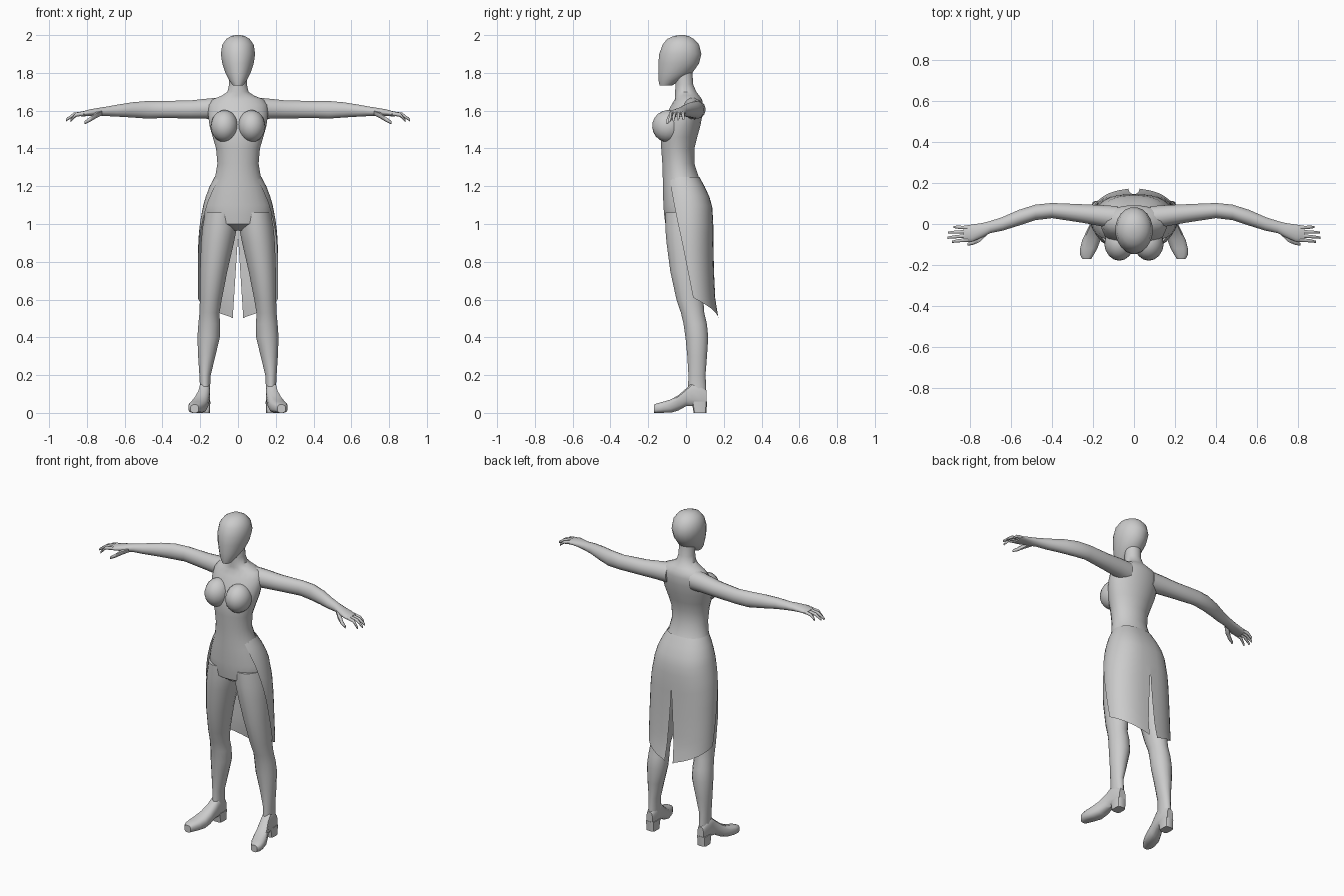
import bpy, bmesh, math
from mathutils import Matrix


def finish(name, bm, mirror=False, angle=40):
    """Turn a bmesh into a smooth shaded object, optionally mirrored in x."""
    bmesh.ops.recalc_face_normals(bm, faces=bm.faces)
    me = bpy.data.meshes.new(name)
    bm.to_mesh(me)
    bm.free()
    for p in me.polygons:
        p.use_smooth = True
    me.set_sharp_from_angle(angle=math.radians(angle))
    ob = bpy.data.objects.new(name, me)
    bpy.context.collection.objects.link(ob)
    if mirror:
        ob.modifiers.new("mirror", 'MIRROR').use_clip = False
    return ob


def spow(v, e):
    return math.copysign(abs(v) ** e, v)


def loft(name, rings, axis='z', n=16, e=1.0, mirror=False, angle=40):
    """Skin rings (t, a0, a1, b0, b1): t along axis, extents on the other two."""
    bm = bmesh.new()
    loops = []
    for t, a0, a1, b0, b1 in rings:
        loop = []
        for i in range(n):
            k = 2 * math.pi * (i + 0.5) / n
            a = (a0 + a1) / 2 + (a1 - a0) / 2 * spow(math.cos(k), e)
            b = (b0 + b1) / 2 + (b1 - b0) / 2 * spow(math.sin(k), e)
            co = {'x': (t, a, b), 'y': (a, t, b), 'z': (a, b, t)}[axis]
            loop.append(bm.verts.new(co))
        loops.append(loop)
    for p, q in zip(loops, loops[1:]):
        for i in range(n):
            j = (i + 1) % n
            bm.faces.new((p[i], p[j], q[j], q[i]))
    bm.faces.new(loops[0])
    bm.faces.new(loops[-1])
    return finish(name, bm, mirror, angle)


def sym(rows):
    """(z, half width, y front, y back) to loft rings."""
    return [(z, -w, w, f, b) for z, w, f, b in rows]


# head: flat face, round skull
loft("head", sym([
    (1.732, .026, -.14, -.075), (1.76, .047, -.146, -.03), (1.80, .068, -.148, .035),
    (1.85, .084, -.148, .07), (1.90, .092, -.143, .083), (1.95, .084, -.125, .07),
    (1.98, .062, -.10, .042), (1.995, .036, -.065, .015), (2.0, .012, -.035, -.01)]), n=20)

# torso and neck
loft("torso", sym([
    (.965, .04, -.06, .07), (1.0, .165, -.11, .12), (1.05, .182, -.117, .13),
    (1.1, .177, -.121, .13), (1.2, .143, -.123, .093), (1.25, .122, -.124, .068),
    (1.32, .11, -.126, .045), (1.4, .117, -.132, .045), (1.46, .135, -.135, .06),
    (1.52, .152, -.125, .077), (1.58, .16, -.105, .088), (1.63, .157, -.078, .092),
    (1.66, .135, -.06, .085), (1.68, .085, -.058, .07), (1.70, .056, -.058, .055),
    (1.74, .047, -.056, .038), (1.81, .047, -.056, .034)]), n=24)

# breasts
bm = bmesh.new()
bmesh.ops.create_uvsphere(bm, u_segments=16, v_segments=10, radius=1, matrix=(
    Matrix.Translation((.072, -.095, 1.518)) @ Matrix.Rotation(-.25, 4, 'X')
    @ Matrix.Diagonal((.073, .084, .085, 1))))
finish("breasts", bm, True)

# arms with palms
loft("arms", [
    (.08, -.03, .088, 1.55, 1.672), (.16, -.012, .093, 1.556, 1.665),
    (.25, .005, .097, 1.558, 1.655), (.4, .028, .103, 1.560, 1.652),
    (.48, .018, .095, 1.557, 1.652), (.56, -.008, .070, 1.563, 1.645),
    (.64, -.033, .035, 1.568, 1.632), (.70, -.045, .015, 1.571, 1.621),
    (.74, -.066, .005, 1.571, 1.615), (.79, -.088, -.002, 1.572, 1.606),
    (.83, -.088, -.008, 1.568, 1.594)], axis='x', mirror=True)

# fingers: (base y, tip x, tip y, tip z)
for i, (y, tx, ty, tz) in enumerate([(-.077, .888, -.087, 1.545), (-.057, .910, -.067, 1.550),
                                     (-.037, .906, -.042, 1.554), (-.018, .880, -.014, 1.556)]):
    mx, my = (.82 + tx) / 2 + .005, (y + ty) / 2
    loft(f"finger_{i + 1}", [
        (.81, y - .01, y + .01, 1.575, 1.598),
        (mx, my - .009, my + .009, 1.568, 1.589),
        (tx, ty - .006, ty + .006, tz - .007, tz + .008)], axis='x', n=6, mirror=True, angle=70)
loft("thumb", [
    (.72, -.06, -.025, 1.575, 1.605), (.755, -.092, -.055, 1.558, 1.59),
    (.785, -.103, -.08, 1.54, 1.565), (.812, -.107, -.092, 1.528, 1.545)],
    axis='x', n=6, mirror=True, angle=70)

# legs
loft("legs", [
    (.10, .147, .204, .01, .108), (.14, .147, .202, .010, .108), (.2, .144, .205, .012, .104),
    (.3, .119, .212, .006, .112), (.4, .095, .216, -.004, .119), (.47, .094, .211, -.014, .112),
    (.53, .097, .205, -.028, .098), (.6, .085, .203, -.052, .093), (.75, .055, .202, -.085, .097),
    (.9, .020, .197, -.105, .11), (.98, .004, .190, -.112, .122),
    (1.06, .006, .176, -.112, .122)], mirror=True)

# shoes: rings from heel to toe
loft("shoes", [
    (.109, .155, .198, .03, .12), (.08, .147, .205, .03, .15), (.03, .147, .209, .035, .16),
    (.0, .150, .216, .034, .13), (-.04, .156, .235, .012, .095), (-.08, .163, .254, .0, .072),
    (-.12, .178, .264, .0, .06), (-.15, .195, .264, .0, .052), (-.17, .208, .252, .0, .044)],
    axis='y', n=12, e=.7, mirror=True)
loft("heels", [(0, .148, .206, .04, .109), (.06, .146, .207, .03, .112)],
     n=12, e=.5, mirror=True)


def interp(table, z):
    """Piecewise linear lookup in rows sorted by falling z."""
    for p, q in zip(table, table[1:]):
        if z >= q[0]:
            k = min(1, (p[0] - z) / (p[0] - q[0]))
            return [u + (v - u) * k for u, v in zip(p[1:], q[1:])]
    return table[-1][1:]


# skirt: open front, slit at the back; (z, half width, centre y, back y, front edge y)
SKIRT = [(1.25, .123, -.02, .070, -.085), (1.2, .150, -.01, .098, -.08),
         (1.15, .170, .0, .122, -.072), (1.1, .184, .005, .138, -.062),
         (1.0, .203, .01, .145, -.042), (.9, .211, .015, .145, -.02),
         (.75, .213, .025, .148, .01), (.6, .212, .035, .155, .04),
         (.5, .208, .04, .172, .06)]
COLS, ROWS = 12, 14
bm = bmesh.new()
grid = []
for r in range(ROWS + 1):
    row = []
    for c in range(COLS + 1):
        u = c / COLS
        z = 1.25 + (.61 - .11 * u - 1.25) * r / ROWS
        w, yc, yb, yf = interp(SKIRT, z)
        a0 = math.asin(max(-.85, min(.9, (yf - yc) / (yb - yc))))
        a = a0 + (math.pi / 2 - a0) * u
        gap = max(0, .028 * (.94 - z) / .44)
        x = 0 if c == COLS else w * math.cos(a) ** .75
        row.append(bm.verts.new((max(x, gap), yc + (yb - yc) * math.sin(a), z)))
    grid.append(row)
for p, q in zip(grid, grid[1:]):
    for c in range(COLS):
        bm.faces.new((p[c], p[c + 1], q[c + 1], q[c]))
finish("skirt", bm, True)
